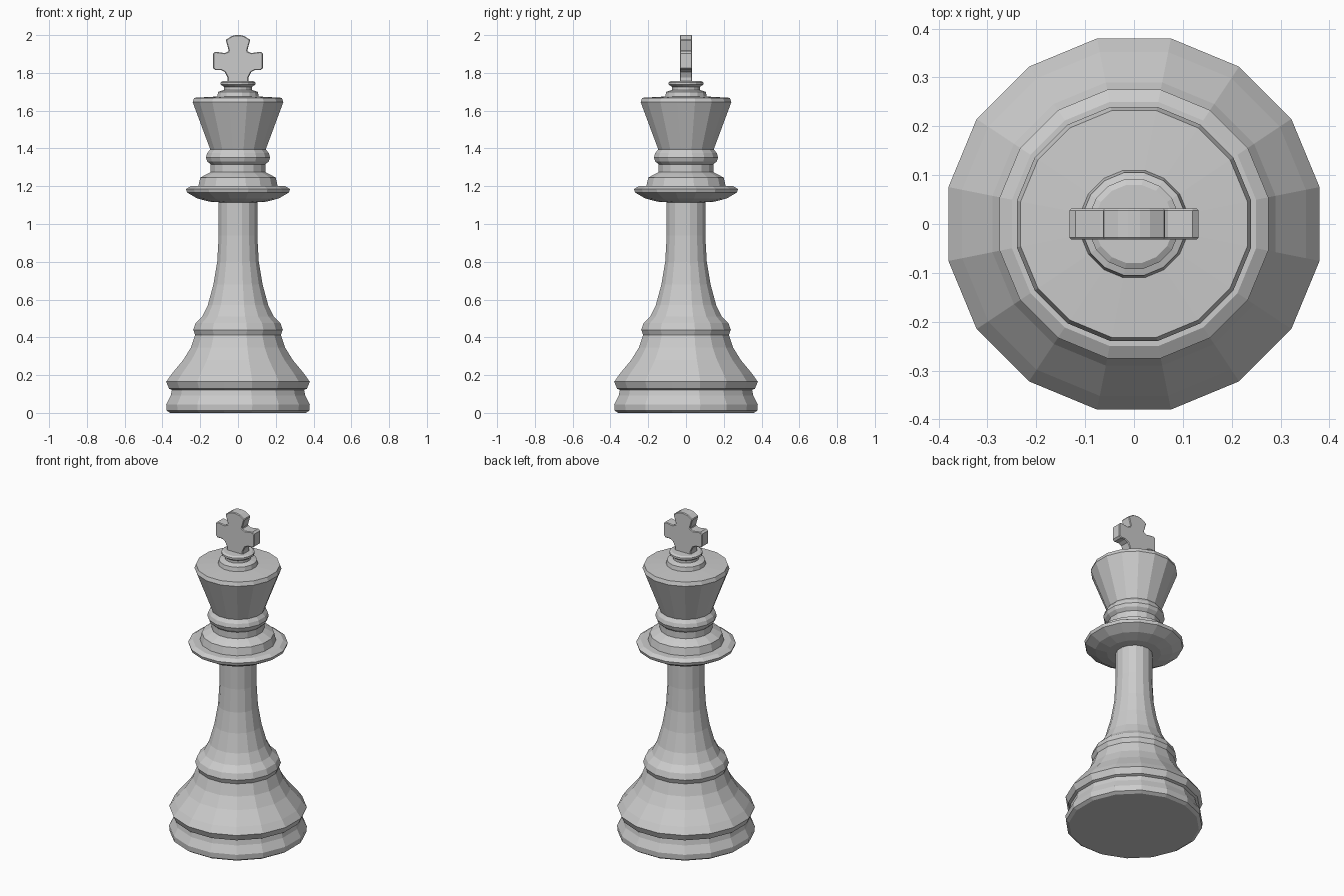
import bpy, bmesh
from math import cos, sin, pi

if "Cube" in bpy.data.objects:
    bpy.data.objects.remove(bpy.data.objects["Cube"])

SIDES = 16
FLAT = cos(pi / SIDES)  # profile widths are measured to the flat sides


def finish(name, bm):
    bmesh.ops.recalc_face_normals(bm, faces=bm.faces)
    mesh = bpy.data.meshes.new(name)
    bm.to_mesh(mesh)
    bm.free()
    obj = bpy.data.objects.new(name, mesh)
    bpy.context.collection.objects.link(obj)
    return obj


def lathe(name, profile):
    bm = bmesh.new()
    rings = []
    for r, z in profile:
        angles = [(i + 0.5) * 2 * pi / SIDES for i in range(SIDES)]
        rings.append([bm.verts.new((r / FLAT * cos(a), r / FLAT * sin(a), z)) for a in angles])
    for low, high in zip(rings, rings[1:]):
        for i in range(SIDES):
            j = (i + 1) % SIDES
            bm.faces.new((low[i], low[j], high[j], high[i]))
    bm.faces.new(rings[0][::-1])
    bm.faces.new(rings[-1])
    return finish(name, bm)


# Turned body: base, stem, collar, crown and finial in one continuous profile
lathe("body", [
    # base
    (0.36, 0.0), (0.378, 0.012), (0.38, 0.045), (0.356, 0.092), (0.35, 0.122),
    (0.365, 0.128), (0.38, 0.165), (0.352, 0.205), (0.29, 0.28), (0.25, 0.345),
    (0.227, 0.413), (0.237, 0.44), (0.225, 0.475),
    # stem
    (0.19, 0.51), (0.16, 0.57), (0.13, 0.68), (0.11, 0.80), (0.102, 0.94), (0.102, 1.115),
    # collar
    (0.15, 1.118), (0.215, 1.135), (0.27, 1.167), (0.275, 1.185), (0.25, 1.2),
    (0.21, 1.2), (0.2, 1.245), (0.17, 1.262), (0.145, 1.275), (0.145, 1.315),
    (0.163, 1.332), (0.17, 1.352), (0.163, 1.375), (0.147, 1.395),
    # crown
    (0.24, 1.645), (0.232, 1.668), (0.11, 1.675),
    # finial
    (0.105, 1.7), (0.073, 1.71), (0.073, 1.725), (0.092, 1.738), (0.092, 1.75), (0.08, 1.757),
])

# Cross: half outline, mirrored and extruded
half = [(0.055, 1.745), (0.055, 1.775), (0.07, 1.805), (0.09, 1.815), (0.12, 1.815),
        (0.132, 1.825), (0.132, 1.902), (0.12, 1.912), (0.07, 1.905), (0.048, 1.915),
        (0.065, 1.975), (0.033, 1.995), (0.012, 2.0)]
outline = half + [(-x, z) for x, z in reversed(half)]
bm = bmesh.new()
face = bm.faces.new([bm.verts.new((x, -0.032, z)) for x, z in outline])
ext = bmesh.ops.extrude_face_region(bm, geom=[face])
bmesh.ops.translate(bm, vec=(0, 0.064, 0),
                    verts=[v for v in ext["geom"] if isinstance(v, bmesh.types.BMVert)])
cross = finish("cross", bm)
bevel = cross.modifiers.new("soft_edges", "BEVEL")
bevel.width = 0.004
bevel.segments = 1
bevel.limit_method = 'ANGLE'
bevel.angle_limit = 1.2
